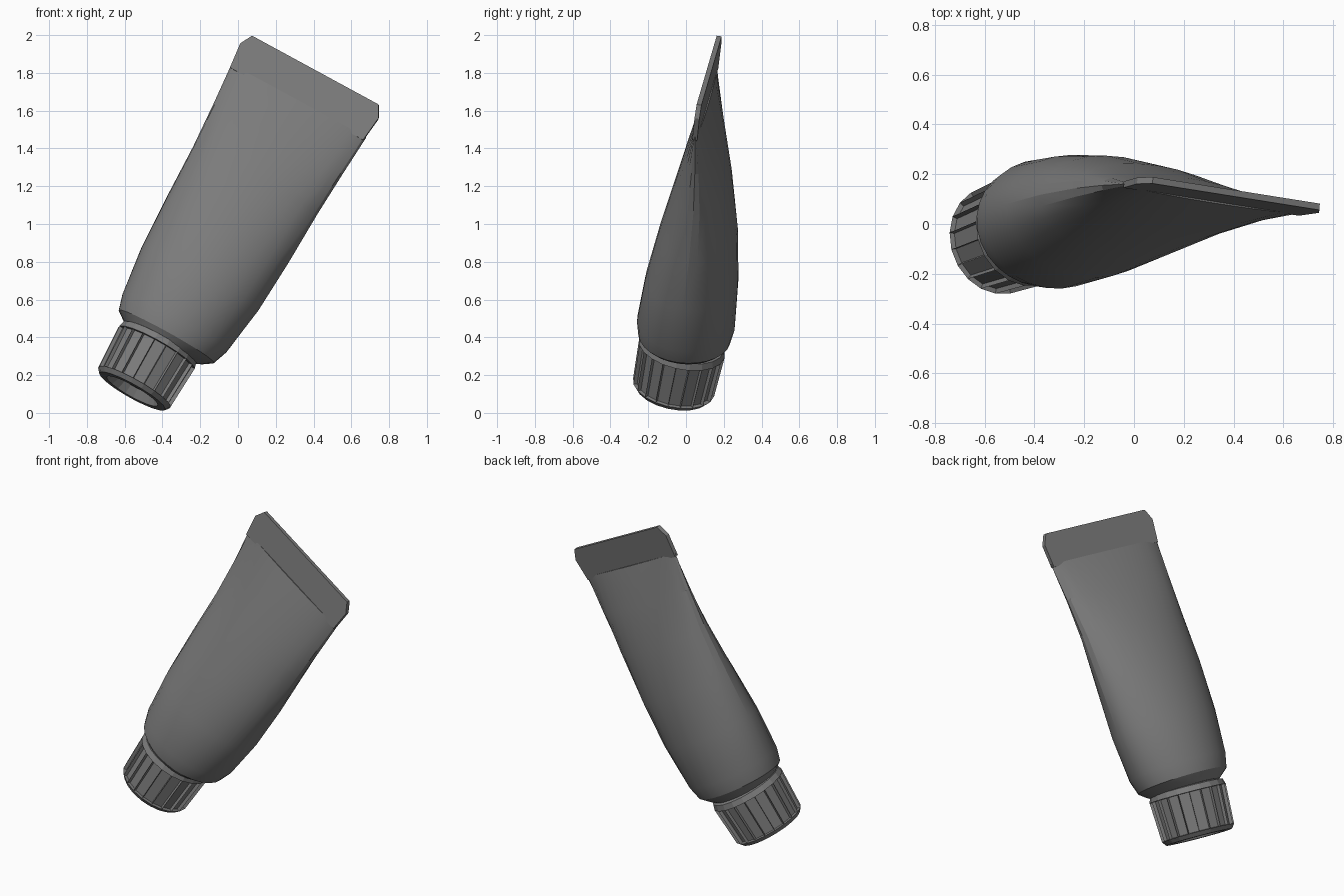
import bpy, bmesh, math
from mathutils import Vector, Matrix

cube = bpy.data.objects.get("Cube")
if cube:
    bpy.data.objects.remove(cube, do_unlink=True)

grey = bpy.data.materials.new("plain grey")
grey.use_nodes = True
colour = (0.2, 0.2, 0.2, 1)
grey.diffuse_color = colour
grey.node_tree.nodes["Principled BSDF"].inputs["Base Color"].default_value = colour


def frame(origin, axis, across):
    """Local x runs across the tube, y to its back, z along it."""
    z = Vector(axis).normalized()
    x = Vector(across)
    x = (x - z * x.dot(z)).normalized()
    m = Matrix((x, z.cross(x), z)).transposed().to_4x4()
    m.translation = origin
    return m


def finish(name, bm, matrix):
    bmesh.ops.recalc_face_normals(bm, faces=bm.faces)
    bm.transform(matrix)
    mesh = bpy.data.meshes.new(name)
    bm.to_mesh(mesh)
    bm.free()
    mesh.materials.append(grey)
    ob = bpy.data.objects.new(name, mesh)
    bpy.context.collection.objects.link(ob)
    return ob


def loft(bm, rows, sides):
    """Skin elliptical rings given as (height, half width, half depth, x, y)."""
    rings = []
    for s, w, d, ox, oy in rows:
        angles = [math.tau * i / sides for i in range(sides)]
        rings.append([bm.verts.new((ox + w * math.cos(t), oy + d * math.sin(t), s))
                      for t in angles])
    bands = []
    for a, b in zip(rings, rings[1:]):
        bands.append([bm.faces.new((a[i], a[(i + 1) % sides], b[(i + 1) % sides], b[i]))
                      for i in range(sides)])
    bm.faces.new(rings[0])
    bm.faces.new(rings[-1])
    return bands


across = (0.887, -0.135, -0.443)
tube = frame((-0.56, -0.07, 0.115), (0.96, 0.195, 1.71), across)
cap = frame((-0.56, -0.07, 0.115), (0.48, 0.18, 0.85), across)

# Tube body: round shoulder flattening towards the crimp
bm = bmesh.new()
loft(bm, [(0.29, 0.2, 0.2, 0.0, 0.03),
          (0.31, 0.24, 0.215, 0.01, 0.03),
          (0.345, 0.29, 0.245, 0.012, 0.03),
          (0.43, 0.318, 0.26, 0.015, 0.03),
          (0.7, 0.355, 0.245, 0.017, 0.035),
          (1.0, 0.37, 0.205, 0.017, 0.04),
          (1.3, 0.378, 0.145, 0.017, 0.035),
          (1.55, 0.393, 0.085, 0.017, 0.02),
          (1.78, 0.41, 0.02, 0.017, 0.0)], 28)
body = finish("tube_body", bm, tube)

# Crimped end: thin plate with clipped corners
bm = bmesh.new()
half = [(0.405, 1.76), (0.42, 1.9), (0.385, 1.965)]
outline = half + [(-x, z) for x, z in reversed(half)]
plate = bm.faces.new([bm.verts.new((x + 0.015, -0.013, z)) for x, z in outline])
ext = bmesh.ops.extrude_face_region(bm, geom=[plate])
bmesh.ops.translate(bm, vec=(0, 0.026, 0),
                    verts=[v for v in ext["geom"] if isinstance(v, bmesh.types.BMVert)])
finish("crimped_end", bm, tube)

# Screw cap: recessed base, bevelled rim and a ring of grip slots
bm = bmesh.new()
profile = [(0.05, 0.13), (0.0, 0.155), (0.0, 0.2), (0.025, 0.22),
           (0.265, 0.232), (0.3, 0.222), (0.31, 0.19)]
bands = loft(bm, [(s, r, r, 0, 0) for s, r in profile], 20)
bmesh.ops.inset_individual(bm, faces=bands[3], thickness=0.023)
bmesh.ops.inset_individual(bm, faces=bands[3], thickness=0.003, depth=-0.02)
finish("screw_cap", bm, cap)

# Soft shading on the squeezed body, crisp edges elsewhere
bpy.ops.object.select_all(action="DESELECT")
body.select_set(True)
bpy.context.view_layer.objects.active = body
bpy.ops.object.shade_smooth_by_angle(angle=math.radians(20))
